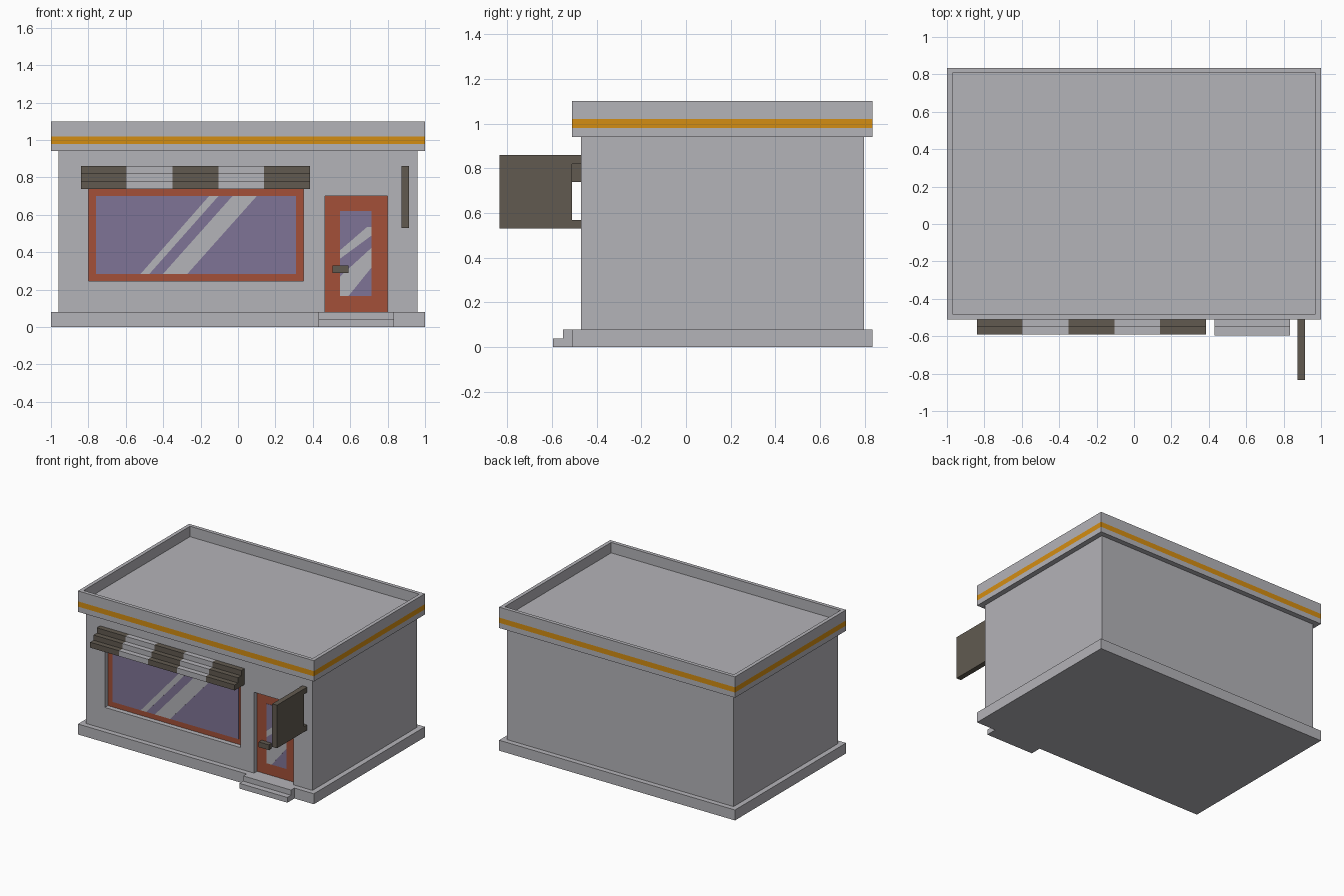
import bpy, bmesh

if "Cube" in bpy.data.objects:
    bpy.data.objects.remove(bpy.data.objects["Cube"])


def srgb(r, g, b):
    def lin(c):
        c /= 255
        return c / 12.92 if c <= 0.04045 else ((c + 0.055) / 1.055) ** 2.4
    return (lin(r), lin(g), lin(b), 1)


def material(name, rgb):
    m = bpy.data.materials.new(name)
    m.diffuse_color = srgb(*rgb)
    m.use_nodes = True
    m.node_tree.nodes["Principled BSDF"].inputs["Base Color"].default_value = m.diffuse_color
    return m


GRAY = material("light_gray", (180, 179, 184))
ORANGE = material("orange", (212, 141, 18))
RED = material("brick_red", (163, 80, 57))
GLASS = material("violet_glass", (127, 116, 150))
DARK = material("dark_brown", (97, 90, 80))


def add_object(name, bm, *mats):
    bmesh.ops.recalc_face_normals(bm, faces=bm.faces)
    mesh = bpy.data.meshes.new(name)
    bm.to_mesh(mesh)
    bm.free()
    for m in mats:
        mesh.materials.append(m)
    ob = bpy.data.objects.new(name, mesh)
    bpy.context.collection.objects.link(ob)
    return ob


def box_bm(x0, x1, y0, y1, z0, z1):
    bm = bmesh.new()
    bmesh.ops.create_cube(bm, size=1)
    for v in bm.verts:
        v.co = (x1 if v.co.x > 0 else x0, y1 if v.co.y > 0 else y0,
                z1 if v.co.z > 0 else z0)
    return bm


def box(name, dims, mat):
    return add_object(name, box_bm(*dims), mat)


def prism(name, rings, mats, ring_material):
    """Skin equal point rings; ring_material gives the colour of each span."""
    bm = bmesh.new()
    vs = [[bm.verts.new(p) for p in ring] for ring in rings]
    n = len(vs[0])
    for k in range(len(vs) - 1):
        for i in range(n):
            j = (i + 1) % n
            f = bm.faces.new((vs[k][i], vs[k][j], vs[k + 1][j], vs[k + 1][i]))
            f.material_index = ring_material(k)
    bm.faces.new(vs[0])
    bm.faces.new(vs[-1])
    return add_object(name, bm, *mats)


# plinth and walls, with recessed window and door openings
box("plinth", (-1, 1, -0.51, 0.835, 0, 0.08), GRAY)
walls = box("walls", (-0.96, 0.96, -0.47, 0.795, 0.08, 0.94), GRAY)
BACK = -0.43
openings = {"window": (-0.80, 0.35, 0.245, 0.738), "door": (0.465, 0.80, 0.04, 0.70)}
for name, (x0, x1, z0, z1) in openings.items():
    cutter = box(name + "_cutter", (x0, x1, -0.6, BACK, z0, z1), GRAY)
    cutter.hide_render = True
    cutter.hide_viewport = True
    cut = walls.modifiers.new(name + "_opening", 'BOOLEAN')
    cut.operation = 'DIFFERENCE'
    cut.solver = 'EXACT'
    cut.object = cutter

# cornice with an orange band and a sunken roof
bm = box_bm(-1, 1, -0.51, 0.835, 0.94, 1.10)
for z in (0.98, 1.02):
    bmesh.ops.bisect_plane(bm, geom=bm.verts[:] + bm.edges[:] + bm.faces[:],
                           plane_co=(0, 0, z), plane_no=(0, 0, 1))
bm.normal_update()
for f in bm.faces:
    f.material_index = int(0.98 < f.calc_center_median().z < 1.02 and abs(f.normal.z) < 0.1)
top = [f for f in bm.faces if f.normal.z > 0.9]
bmesh.ops.inset_region(bm, faces=top, thickness=0.04)
well = bmesh.ops.extrude_face_region(bm, geom=top)
bmesh.ops.translate(bm, vec=(0, 0, -0.08),
                    verts=[v for v in well["geom"] if isinstance(v, bmesh.types.BMVert)])
bmesh.ops.delete(bm, geom=[f for f in top if f.is_valid], context='FACES_ONLY')
add_object("cornice_and_roof", bm, GRAY, ORANGE)

# window and door panels: thin plates on the recess backs
box("window_frame", (-0.80, 0.35, BACK - 0.003, BACK, 0.245, 0.738), RED)
box("window_glass", (-0.76, 0.31, BACK - 0.005, BACK, 0.285, 0.70), GLASS)
box("door_panel", (0.465, 0.80, BACK - 0.003, BACK, 0.08, 0.70), RED)
box("door_glass", (0.545, 0.715, BACK - 0.005, BACK, 0.165, 0.62), GLASS)
box("door_handle", (0.505, 0.59, -0.47, BACK, 0.29, 0.33), DARK)

# diagonal reflections on the glass
shines = {
    "window_shine_narrow": [(-0.52, 0.285), (-0.473, 0.285), (-0.105, 0.70), (-0.155, 0.70)],
    "window_shine_wide": [(-0.40, 0.285), (-0.27, 0.285), (0.10, 0.70), (-0.03, 0.70)],
    "door_shine_narrow": [(0.545, 0.365), (0.715, 0.49), (0.715, 0.535), (0.69, 0.535),
                          (0.545, 0.41)],
    "door_shine_wide": [(0.545, 0.165), (0.59, 0.165), (0.715, 0.32), (0.715, 0.425),
                        (0.545, 0.27)],
}
for name, pts in shines.items():
    prism(name, [[(x, y, z) for x, z in pts] for y in (BACK - 0.006, BACK - 0.004)],
          [GRAY], lambda k: 0)

# stepped awning in five alternating stripes
stair = [(-0.47, 0.738), (-0.47, 0.86), (-0.51, 0.86), (-0.51, 0.82),
         (-0.55, 0.82), (-0.55, 0.78), (-0.59, 0.78), (-0.59, 0.738)]
awning = prism("awning", [[(-0.84 + 0.245 * k, y, z) for y, z in stair] for k in range(6)],
               [DARK, GRAY], lambda k: k % 2)

# entrance steps
box("upper_step", (0.43, 0.835, -0.55, -0.51, 0, 0.08), GRAY)
box("lower_step", (0.43, 0.835, -0.595, -0.55, 0, 0.04), GRAY)

# hanging sign with two brackets
box("sign_board", (0.875, 0.915, -0.835, -0.51, 0.53, 0.86), DARK)
for name, z in (("lower_bracket", 0.53), ("upper_bracket", 0.82)):
    box(name, (0.875, 0.915, -0.51, -0.47, z, z + 0.04), DARK)
